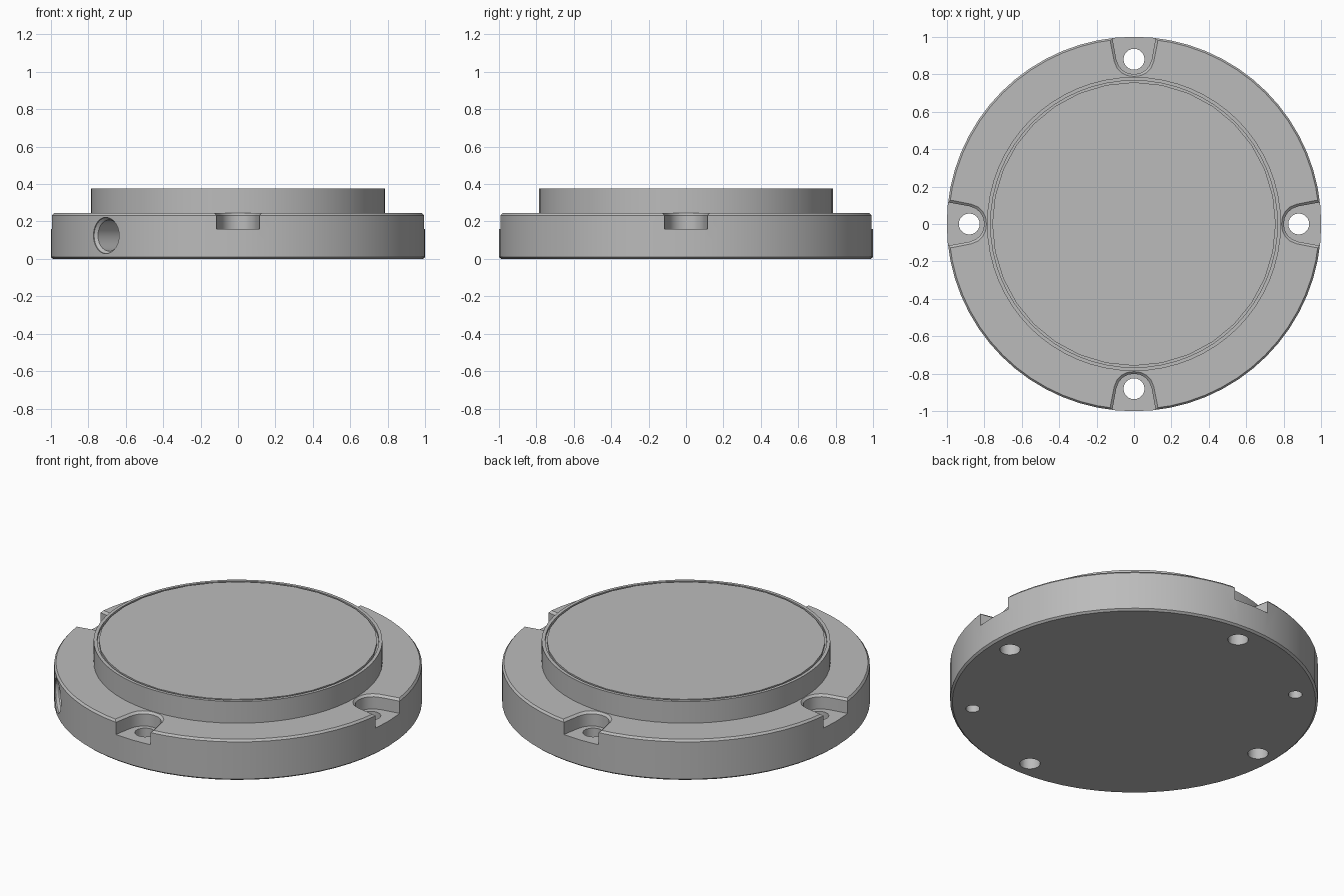
import bpy, bmesh
from math import pi, radians
from mathutils import Matrix

old = bpy.data.objects.get("Cube")
if old:
    bpy.data.objects.remove(old, do_unlink=True)

grey = bpy.data.materials.new("machined grey")
grey.use_nodes = True
GREY = (0.5, 0.5, 0.5, 1)
grey.diffuse_color = GREY
grey.node_tree.nodes["Principled BSDF"].inputs["Base Color"].default_value = GREY


def finish(bm, name, matrix=None):
    """Turn a bmesh into a grey object."""
    bmesh.ops.remove_doubles(bm, verts=bm.verts, dist=1e-5)
    bmesh.ops.recalc_face_normals(bm, faces=bm.faces)
    if matrix:
        bm.transform(matrix)
    mesh = bpy.data.meshes.new(name)
    bm.to_mesh(mesh)
    bm.free()
    mesh.materials.append(grey)
    obj = bpy.data.objects.new(name, mesh)
    bpy.context.collection.objects.link(obj)
    return obj


def lathe(name, profile, steps, matrix=None):
    """Revolve (radius, height) points about z; both ends lie on the axis."""
    bm = bmesh.new()
    verts = [bm.verts.new((r, 0, z)) for r, z in profile]
    edges = [bm.edges.new(pair) for pair in zip(verts, verts[1:])]
    bmesh.ops.spin(bm, geom=verts + edges, cent=(0, 0, 0), axis=(0, 0, 1),
                   angle=2 * pi, steps=steps)
    return finish(bm, name, matrix)


def at_angle(degrees, x=0, z=0):
    return Matrix.Rotation(radians(degrees), 4, 'Z') @ Matrix.Translation((x, 0, z))


def notch_cutter(angle):
    """U-shaped pocket, open at the rim, with a flared upper edge."""
    half = [(1.1, 0.133), (0.98, 0.113), (0.88, 0.095), (0.845, 0.082),
            (0.82, 0.06), (0.805, 0.033)]
    outline = half + [(0.8, 0)] + [(r, -t) for r, t in reversed(half)]
    bm = bmesh.new()
    rings = []
    for z, grow in ((0.16, 0), (0.233, 0), (0.245, 0.012), (0.28, 0.012)):
        rings.append([bm.verts.new((r - grow, t * (1 + grow / 0.11), z))
                      for r, t in outline])
    n = len(outline)
    for low, high in zip(rings, rings[1:]):
        for i in range(n):
            j = (i + 1) % n
            bm.faces.new((low[i], low[j], high[j], high[i]))
    bm.faces.new(rings[0])
    bm.faces.new(rings[-1])
    return finish(bm, "notch_cutter", at_angle(angle))


# Flange with raised boss and a shallow recess for the top plate
body = lathe("flange_body", [
    (0, 0), (0.988, 0), (1, 0.01), (1, 0.233), (0.99, 0.245), (0.785, 0.245),
    (0.785, 0.375), (0.766, 0.375), (0.766, 0.36), (0, 0.36)], 64)

cutters = []
for k in range(4):
    # Edge notches with through bolt holes
    cutters.append(notch_cutter(90 * k))
    cutters.append(lathe("bolt_hole_cutter",
                         [(0, -0.1), (0.056, -0.1), (0.056, 0.2), (0, 0.2)],
                         24, at_angle(90 * k, 0.88)))

# Blind pin holes in the underside
for angle in (135, 315):
    cutters.append(lathe("pin_hole_cutter",
                         [(0, -0.1), (0.038, -0.1), (0.038, 0.12), (0, 0.14)],
                         20, at_angle(angle, 0.88)))

# Radial side port with a chamfered mouth
cutters.append(lathe("side_port_cutter",
                     [(0, -0.3), (0.083, -0.3), (0.083, -0.025),
                      (0.097, -0.01), (0.097, 0.1), (0, 0.1)], 28,
                     at_angle(225, 1, 0.125) @ Matrix.Rotation(pi / 2, 4, 'Y')))

# Cut all openings
bpy.context.view_layer.objects.active = body
for cutter in cutters:
    cutter.hide_render = True
    mod = body.modifiers.new("cut", 'BOOLEAN')
    mod.operation = 'DIFFERENCE'
    mod.solver = 'EXACT'
    mod.object = cutter
    bpy.ops.object.modifier_apply(modifier=mod.name)
    bpy.data.objects.remove(cutter, do_unlink=True)

# Round top plate, flush with the boss rim
plate = lathe("top_plate", [(0, 0.35), (0.757, 0.35), (0.757, 0.375), (0, 0.375)], 32)

# Smooth round walls, keep machined edges sharp
bpy.ops.object.select_all(action='DESELECT')
for obj in (body, plate):
    obj.select_set(True)
bpy.context.view_layer.objects.active = body
bpy.ops.object.shade_smooth_by_angle(angle=radians(30))
